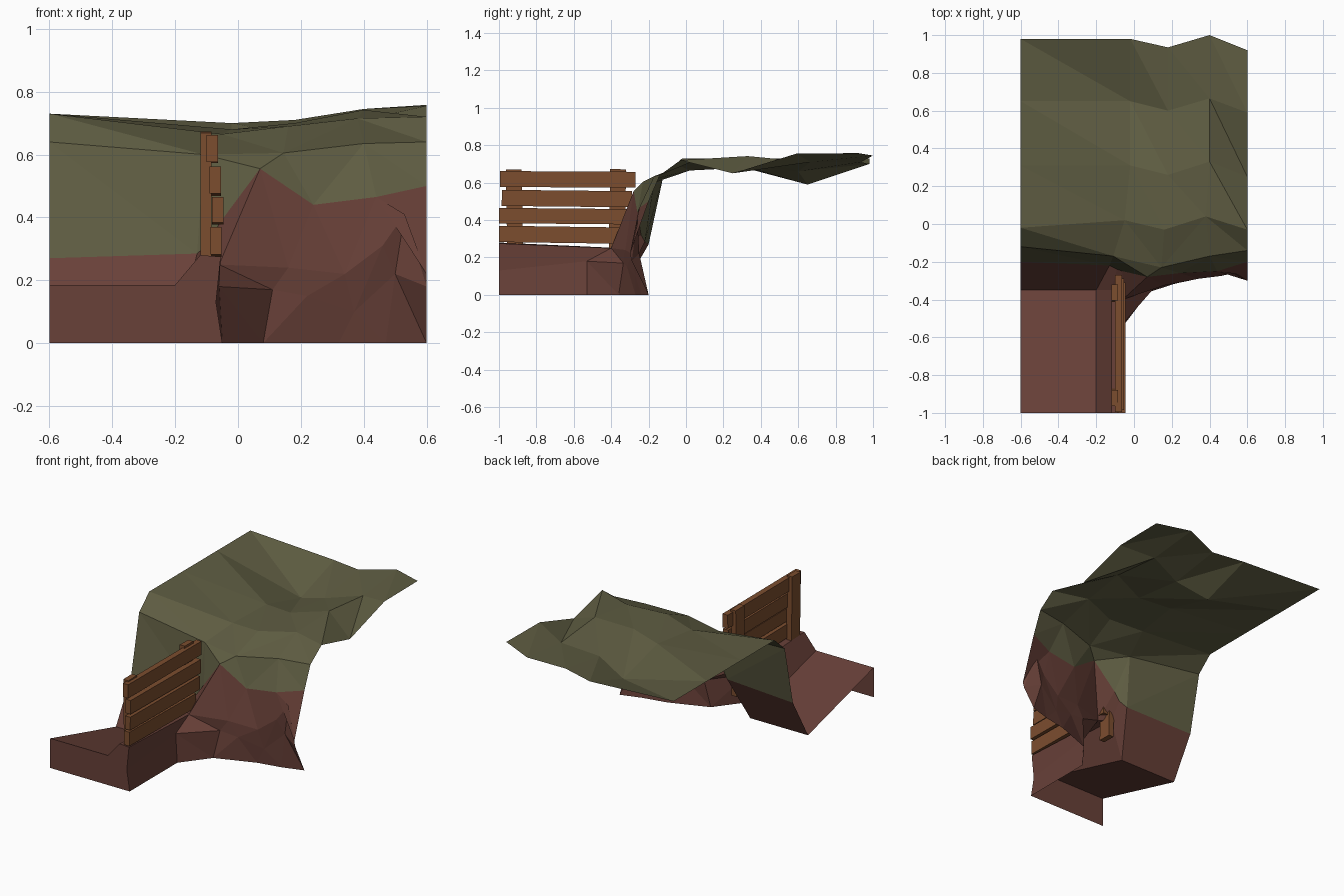
import bpy, bmesh, math
from mathutils import Matrix

if "Cube" in bpy.data.objects:
    bpy.data.objects.remove(bpy.data.objects["Cube"])


def material(name, rgb):
    m = bpy.data.materials.new(name)
    m.diffuse_color = (*rgb, 1)
    m.use_nodes = True
    m.node_tree.nodes["Principled BSDF"].inputs["Base Color"].default_value = m.diffuse_color
    return m


GRASS = material("grass", (0.115, 0.11, 0.055))
ROCK = material("red_earth", (0.14, 0.052, 0.04))
WOOD = material("wood", (0.2, 0.075, 0.028))


def finish(bm, name, mat):
    bmesh.ops.remove_doubles(bm, verts=bm.verts, dist=0.0005)
    me = bpy.data.meshes.new(name)
    bm.to_mesh(me)
    bm.free()
    me.materials.append(mat)
    ob = bpy.data.objects.new(name, me)
    bpy.context.collection.objects.link(ob)
    return ob


def zip_rows(bm, low, high):
    """Stitch two left-to-right rows of any length with triangles."""
    a = [bm.verts.new(p) for p in low]
    b = [bm.verts.new(p) for p in high]
    i = j = 0
    while i < len(a) - 1 or j < len(b) - 1:
        step_low = j == len(b) - 1 or (
            i < len(a) - 1 and low[i + 1][0] <= high[j + 1][0])
        if step_low:
            bm.faces.new((a[i], a[i + 1], b[j]))
            i += 1
        else:
            bm.faces.new((a[i], b[j + 1], b[j]))
            j += 1


def loft(bm, near, far):
    """Join two sections point by point."""
    for k in range(min(len(near), len(far)) - 1):
        bm.faces.new([bm.verts.new(p) for p in
                      (near[k], near[k + 1], far[k + 1], far[k])])


# Shared line where grass meets rock
cliff_top = [(-.06, -.25, .38), (.07, -.28, .555), (.24, -.26, .44),
             (.44, -.25, .465), (.6, -.2, .5)]
path_back = [(-.6, -.2, .27), (-.13, -.22, .285), (-.09, -.24, .32), cliff_top[0]]

# Grassy plateau, rows from the cliff foot to the back edge
grass_rows = [
    path_back[:3] + cliff_top,
    [(-.6, -.12, .64), (-.11, -.17, .6), (.145, -.23, .605), (.4, -.17, .635), (.6, -.14, .64)],
    [(-.6, -.02, .73), (-.05, .02, .665), (.16, -.03, .69), (.38, .04, .715), (.6, -.03, .72)],
    [(-.6, .31, .73), (-.02, .31, .68), (.18, .26, .70), (.4, .33, .742), (.6, .25, .65)],
    [(-.6, .65, .73), (-.02, .65, .59), (.18, .6, .66), (.4, .665, .71), (.6, .59, .755)],
    [(-.6, .98, .73), (-.02, .98, .70), (.18, .935, .71), (.4, 1.0, .745), (.6, .92, .758)],
]
bm = bmesh.new()
for low, high in zip(grass_rows, grass_rows[1:]):
    zip_rows(bm, low, high)
finish(bm, "grass_plateau", GRASS)

# Faceted rock cliff under the right half
cliff_rows = [
    [(-.05, -.53, 0), (.08, -.36, 0), (.32, -.27, 0), (.47, -.24, 0), (.6, -.2, 0)],
    [(-.06, -.53, .18), (.11, -.335, .17), (.22, -.315, .15), (.37, -.27, .1),
     (.5, -.25, .22), (.6, -.29, .18)],
    [(-.06, -.4, .25), (.16, -.325, .24), (.34, -.29, .22),
     (.46, -.275, .31), (.53, -.26, .41), (.6, -.3, .22)],
    cliff_top,
]
bm = bmesh.new()
for low, high in zip(cliff_rows, cliff_rows[1:]):
    zip_rows(bm, low, high)
finish(bm, "rock_cliff", ROCK)

# Sunken path with a raised bank on its right
path_front = [(-.6, -1, .185), (-.2, -1, .185), (-.12, -1, .28),
              (-.055, -1, .275), (-.07, -1, .13), (-.05, -1, 0)]
path_mid = [(-.6, -.35, .01), (-.2, -.35, .01), (-.12, -.35, .25),
            (-.06, -.4, .25), (-.06, -.53, .18), (-.05, -.53, 0)]
bm = bmesh.new()
loft(bm, path_front, path_mid)
loft(bm, path_mid, path_back)
bm.faces.new([bm.verts.new(p) for p in [(-.6, -1, 0)] + path_front[::-1]])
finish(bm, "path_and_bank", ROCK)


def board(name, x, y, z, tilt=0.0):
    """Box given by its (min, max) range on each axis, tilted about x."""
    bm = bmesh.new()
    bmesh.ops.create_cube(bm, size=1)
    size = [r[1] - r[0] for r in (x, y, z)]
    mid = [(r[0] + r[1]) / 2 for r in (x, y, z)]
    bm.transform(Matrix.Translation(mid) @ Matrix.Rotation(math.radians(tilt), 4, 'X')
                 @ Matrix.Diagonal((*size, 1)))
    finish(bm, name, WOOD)


# Fence planks, bottom to top
planks = [(-.088, -1.0, -.34, .278, .365, -.8), (-.082, -1.0, -.31, .38, .462, -.5),
          (-.09, -.985, -.29, .472, .558, -.6), (-.1, -.995, -.27, .575, .66, -.3)]
for n, (x0, y0, y1, z0, z1, tilt) in enumerate(planks):
    board(f"fence_plank_{n + 1}", (x0, x0 + .036), (y0, y1), (z0, z1), tilt)

# Fence posts
board("fence_post_front", (-.12, -.085), (-.96, -.875), (.27, .67), 1)
board("fence_post_back", (-.12, -.085), (-.41, -.325), (.13, .672), -1)
